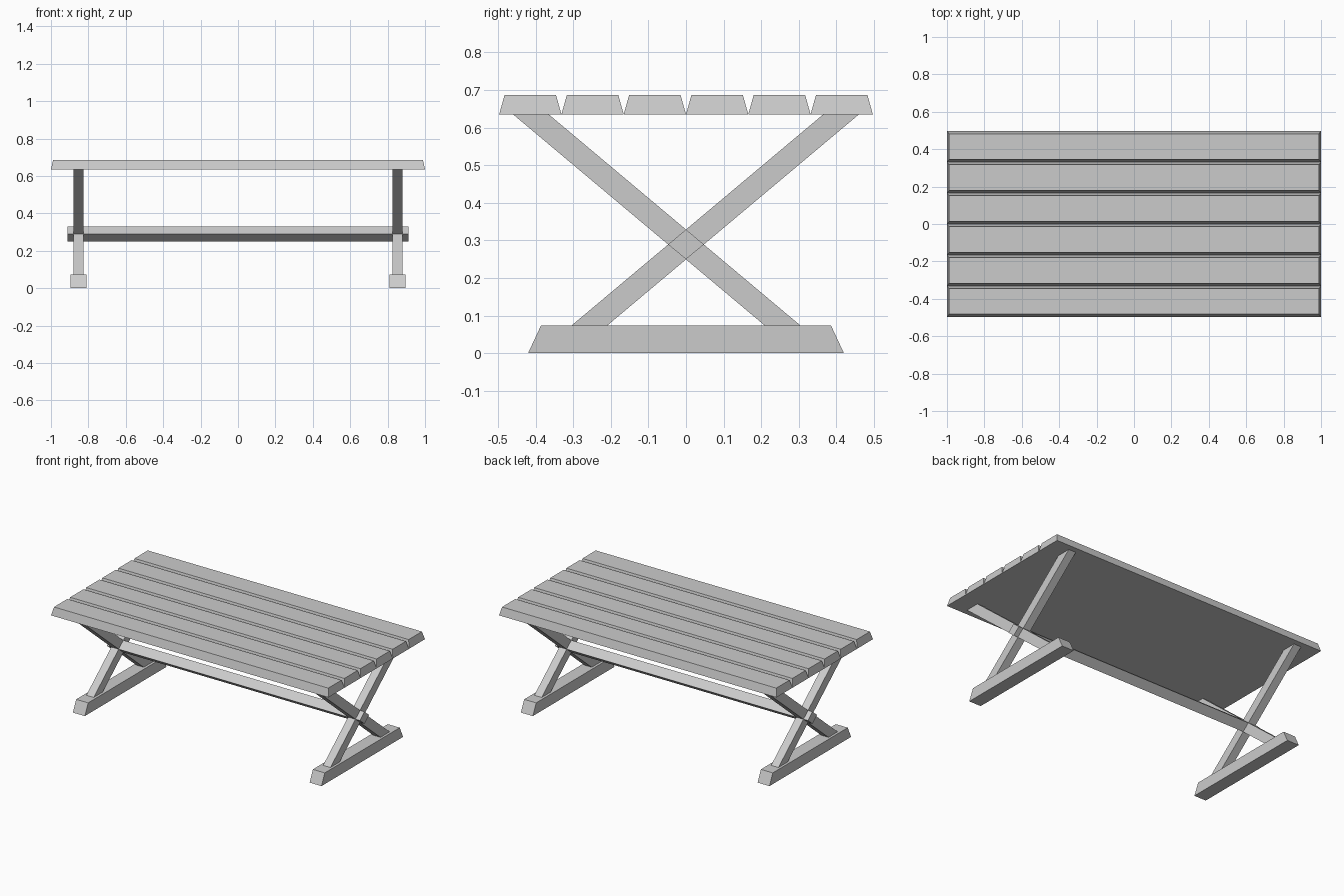
import bpy, bmesh

cube = bpy.data.objects.get("Cube")
if cube:
    bpy.data.objects.remove(cube, do_unlink=True)

# One plain grey for the whole table
grey = bpy.data.materials.new("plain grey")
grey.use_nodes = True
colour = (0.6, 0.6, 0.6, 1)
grey.diffuse_color = colour
grey.node_tree.nodes["Principled BSDF"].inputs["Base Color"].default_value = colour


def extrude_profile(name, profile, x0, x1, top_inset=0.0):
    """Extrude a (y, z) profile along x; its top corners may slope inward at the ends."""
    top = max(z for y, z in profile)
    bm = bmesh.new()
    rings = []
    for x, inward in ((x0, 1), (x1, -1)):
        rings.append([bm.verts.new((x + (inward * top_inset if z == top else 0), y, z))
                      for y, z in profile])
    a, b = rings
    n = len(profile)
    bm.faces.new(a)
    bm.faces.new(b)
    for i in range(n):
        j = (i + 1) % n
        bm.faces.new((a[i], a[j], b[j], b[i]))
    bmesh.ops.recalc_face_normals(bm, faces=bm.faces)
    mesh = bpy.data.meshes.new(name)
    bm.to_mesh(mesh)
    bm.free()
    mesh.materials.append(grey)
    obj = bpy.data.objects.new(name, mesh)
    bpy.context.collection.objects.link(obj)
    return obj


FOOT_TOP, SLAT_BOTTOM, SLAT_TOP = 0.073, 0.635, 0.687

# Table top: six bevelled slats whose lower edges touch
half_depth, slats, bevel = 0.497, 6, 0.0145
width = 2 * half_depth / slats
for i in range(slats):
    y0 = -half_depth + i * width
    y1 = y0 + width
    extrude_profile(f"top_slat_{i + 1}",
                    [(y0, SLAT_BOTTOM), (y1, SLAT_BOTTOM),
                     (y1 - bevel, SLAT_TOP), (y0 + bevel, SLAT_TOP)],
                    -1, 1, bevel * 0.8)

# Crossed legs and a sloped-end foot on each side
for side, s in (("left", 1), ("right", -1)):
    for lean, d in (("back", 1), ("front", -1)):
        extrude_profile(f"{side}_leg_leaning_{lean}",
                        [(-0.305 * d, FOOT_TOP), (-0.21 * d, FOOT_TOP),
                         (0.46 * d, SLAT_BOTTOM), (0.365 * d, SLAT_BOTTOM)],
                        s * 0.827, s * 0.88)
    extrude_profile(f"{side}_foot",
                    [(-0.42, 0), (0.42, 0), (0.386, FOOT_TOP), (-0.386, FOOT_TOP)],
                    s * 0.81, s * 0.896)

# Diamond stretcher through both leg crossings
extrude_profile("stretcher",
                [(0, 0.25), (0.0475, 0.289), (0, 0.329), (-0.0475, 0.289)],
                -0.912, 0.912)
